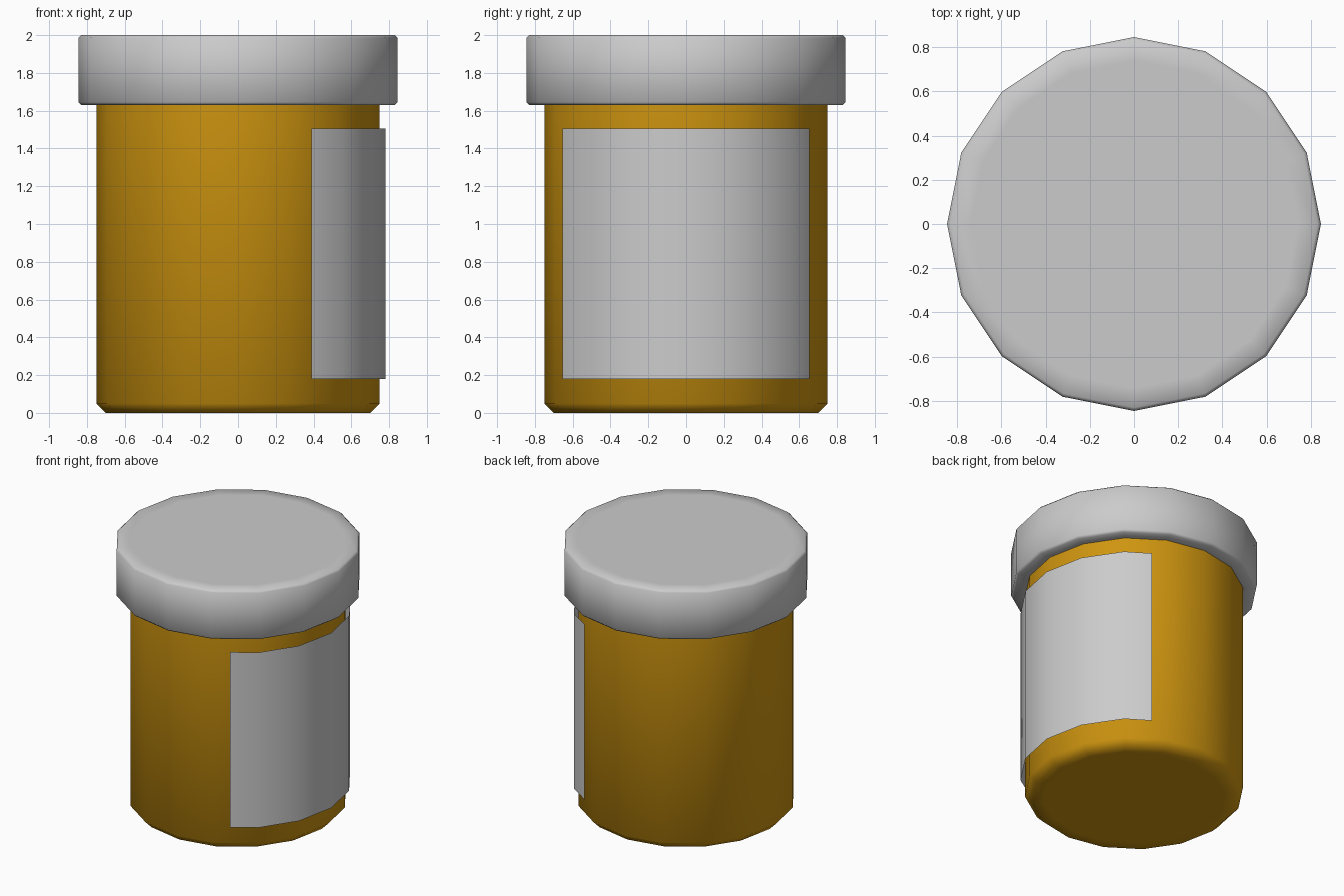
import bpy, bmesh
from math import cos, sin, pi

if "Cube" in bpy.data.objects:
    bpy.data.objects.remove(bpy.data.objects["Cube"])

SIDES = 16


def finish(name, bm, color=None):
    me = bpy.data.meshes.new(name)
    bm.to_mesh(me)
    bm.free()
    ob = bpy.data.objects.new(name, me)
    bpy.context.collection.objects.link(ob)
    if color:
        mat = bpy.data.materials.new(name + "_colour")
        mat.diffuse_color = color
        mat.use_nodes = True
        mat.node_tree.nodes["Principled BSDF"].inputs["Base Color"].default_value = mat.diffuse_color
        me.materials.append(mat)
    bpy.ops.object.select_all(action='DESELECT')
    ob.select_set(True)
    bpy.context.view_layer.objects.active = ob
    bpy.ops.object.shade_smooth_by_angle(angle=pi * 50 / 180)
    return ob


def turned(name, profile, color=None):
    """Closed 16-sided solid from (radius, z) points, bottom to top."""
    bm = bmesh.new()
    rings = [[bm.verts.new((r * cos(2 * pi * i / SIDES), r * sin(2 * pi * i / SIDES), z))
              for i in range(SIDES)] for r, z in profile]
    for a, b in zip(rings, rings[1:]):
        for i in range(SIDES):
            j = (i + 1) % SIDES
            bm.faces.new((a[i], a[j], b[j], b[i]))
    bm.faces.new(rings[0][::-1])
    bm.faces.new(rings[-1])
    return finish(name, bm, color)


# Amber bottle with chamfered base
turned("bottle", [(0.62, 0), (0.70, 0), (0.75, 0.05), (0.75, 1.66)], (0.62, 0.3, 0.005, 1))

# Overhanging cap with small bevels
turned("cap", [(0.75, 1.63), (0.83, 1.63), (0.845, 1.645),
               (0.845, 1.985), (0.83, 2.0), (0.74, 2.0)])

# Thin label wrapped round the +x side, following the bottle's flats
R = 0.78
half = [(R * cos(k * pi / 8), R * sin(k * pi / 8)) for k in range(3)] + [(0.39, 0.655)]
outline = [(x, -y) for x, y in half[:0:-1]] + half
bm = bmesh.new()
low, high = [[bm.verts.new((x, y, z)) for x, y in outline] for z in (0.18, 1.505)]
for i in range(len(outline) - 1):
    bm.faces.new((low[i], low[i + 1], high[i + 1], high[i]))
finish("label", bm)
